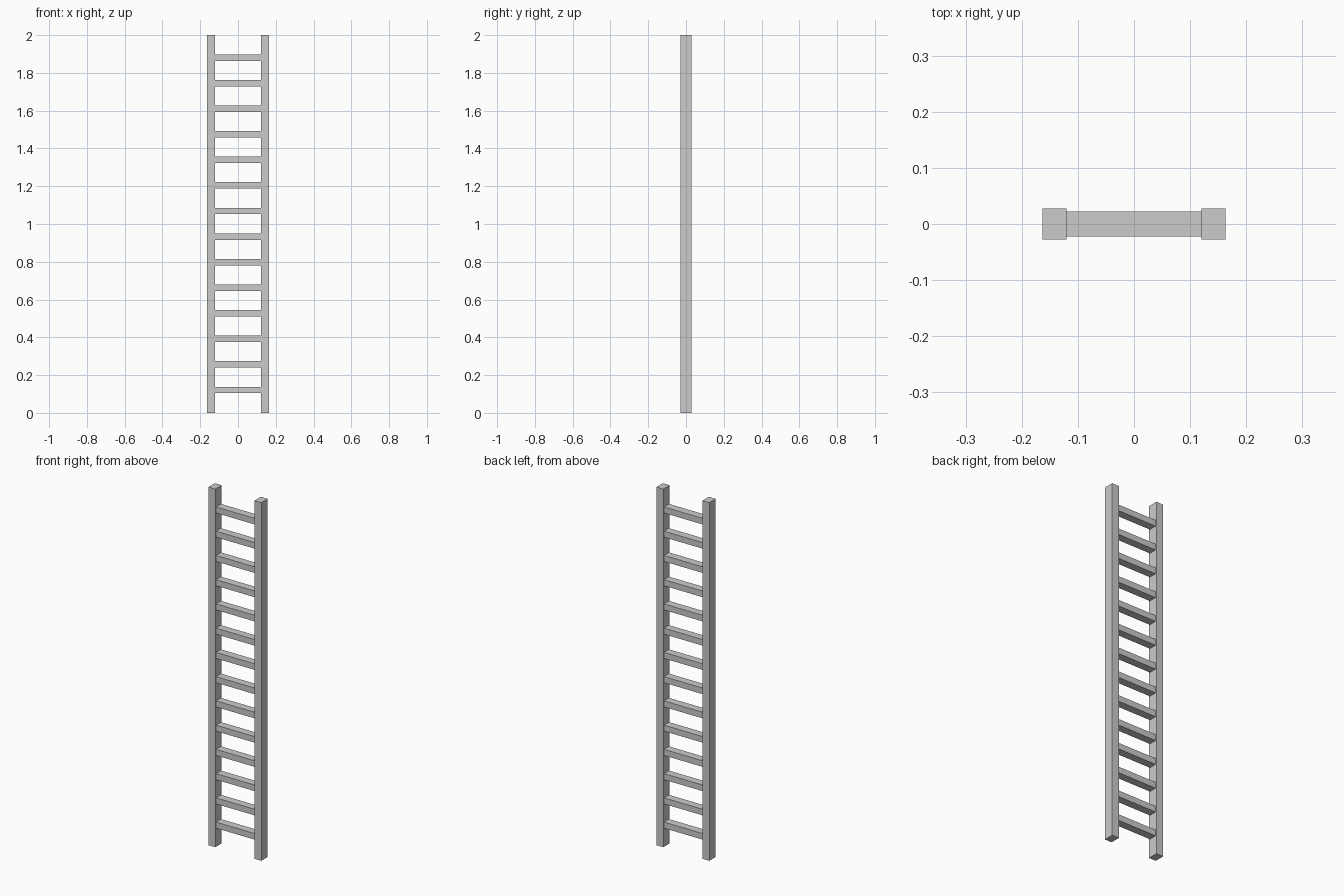
import bpy

if "Cube" in bpy.data.objects:
    bpy.data.objects.remove(bpy.data.objects["Cube"])

RAIL_X, RAIL_W, RAIL_D, HEIGHT = 0.142, 0.043, 0.056, 2.0
RUNG_D, RUNG_H, RUNGS = 0.044, 0.034, 14
RUNG_LOW, RUNG_HIGH = 0.121, 1.881


def box(name, center, size):
    bpy.ops.mesh.primitive_cube_add(size=1, location=center)
    obj = bpy.context.object
    obj.name = name
    obj.scale = size
    bpy.ops.object.transform_apply(location=False, rotation=False, scale=True)
    return obj


# Upright side rails
for side, label in ((-1, "left"), (1, "right")):
    box(f"{label}_rail", (side * RAIL_X, 0, HEIGHT / 2), (RAIL_W, RAIL_D, HEIGHT))

# Evenly spaced rungs fitted between the rails
rung_length = 2 * RAIL_X - RAIL_W
step = (RUNG_HIGH - RUNG_LOW) / (RUNGS - 1)
for i in range(RUNGS):
    box(f"rung_{i + 1}", (0, 0, RUNG_LOW + i * step), (rung_length, RUNG_D, RUNG_H))
